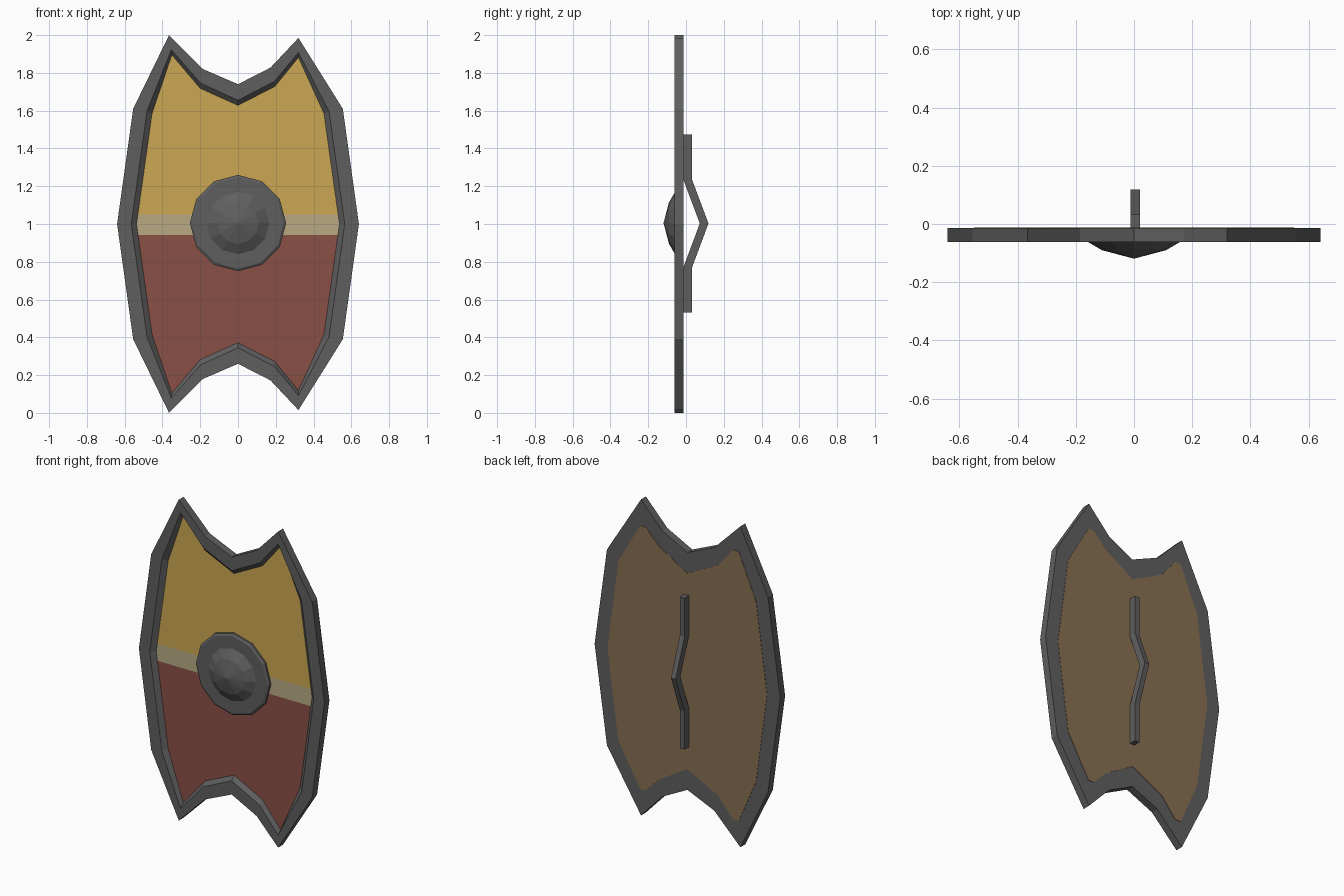
import bpy, bmesh, math

if "Cube" in bpy.data.objects:
    bpy.data.objects.remove(bpy.data.objects["Cube"])


def srgb(r, g, b):
    def f(c):
        c /= 255
        return c / 12.92 if c <= 0.04045 else ((c + 0.055) / 1.055) ** 2.4
    return (f(r), f(g), f(b), 1)


def material(name, rgb):
    m = bpy.data.materials.new(name)
    m.diffuse_color = srgb(*rgb)
    m.use_nodes = True
    m.node_tree.nodes["Principled BSDF"].inputs["Base Color"].default_value = m.diffuse_color
    return m


IRON = material("dark iron", (95, 95, 95))
YELLOW = material("ochre paint", (203, 167, 82))
RED = material("brick red paint", (138, 80, 70))
CREAM = material("cream stripe", (185, 170, 132))
WOOD = material("brown wood", (136, 111, 83))


def finish(bm, name, mats):
    bmesh.ops.recalc_face_normals(bm, faces=bm.faces)
    me = bpy.data.meshes.new(name)
    bm.to_mesh(me)
    bm.free()
    for m in mats:
        me.materials.append(m)
    ob = bpy.data.objects.new(name, me)
    bpy.context.collection.objects.link(ob)
    return ob


def outline(top):
    """Mirror the upper half of an outline about z = 1."""
    return top + [(x, 2 - z) for x, z in top[-2:0:-1]]


def ring(bm, pts, y):
    return [bm.verts.new((x, y, z)) for x, z in pts]


def skin(bm, a, b):
    n = len(a)
    for i in range(n):
        j = (i + 1) % n
        bm.faces.new((a[i], a[j], b[j], b[i]))


OUTER = outline([(-0.64, 1), (-0.555, 1.61), (-0.365, 2), (-0.185, 1.82), (0, 1.74),
                 (0.172, 1.828), (0.32, 1.985), (0.555, 1.61), (0.64, 1)])
LIP = outline([(-0.565, 1), (-0.482, 1.597), (-0.353, 1.922), (-0.197, 1.745), (0, 1.655),
               (0.193, 1.755), (0.32, 1.908), (0.482, 1.597), (0.565, 1)])
PANEL = outline([(-0.537, 1), (-0.455, 1.585), (-0.35, 1.895), (-0.2, 1.718), (0, 1.628),
                 (0.195, 1.728), (0.32, 1.882), (0.455, 1.585), (0.537, 1)])
BACK = outline([(-0.55, 1), (-0.475, 1.56), (-0.355, 1.84), (-0.315, 1.84), (-0.215, 1.72),
                (0, 1.61), (0.2, 1.73), (0.285, 1.82), (0.325, 1.82), (0.475, 1.56), (0.55, 1)])

# Iron rim: flat front, sloping inner lip, side wall and back
bm = bmesh.new()
rings = [ring(bm, PANEL, -0.038), ring(bm, LIP, -0.062), ring(bm, OUTER, -0.062),
         ring(bm, OUTER, -0.014)]
for a, b in zip(rings, rings[1:]):
    skin(bm, a, b)
bm.faces.new(rings[-1])
bm.faces.new(rings[0])  # temporary cap gives consistent normals
finish(bm, "shield_rim", [IRON])
rim = bpy.data.objects["shield_rim"].data
bm = bmesh.new()
bm.from_mesh(rim)
cap = [f for f in bm.faces if all(abs(v.co.y + 0.038) < 1e-4 for v in f.verts)]
bmesh.ops.delete(bm, geom=cap, context='FACES_ONLY')
bm.to_mesh(rim)
bm.free()

# Painted front panel, cut into three colour fields by height
bm = bmesh.new()
bm.faces.new(ring(bm, PANEL, -0.038))
for z in (0.943, 1.05):
    bmesh.ops.bisect_plane(bm, geom=bm.verts[:] + bm.edges[:] + bm.faces[:],
                           plane_co=(0, 0, z), plane_no=(0, 0, 1))
for f in bm.faces:
    z = (min(v.co.z for v in f.verts) + max(v.co.z for v in f.verts)) / 2
    f.material_index = 0 if z > 1.05 else (1 if z > 0.943 else 2)
    f.normal_update()
    if f.normal.y > 0:
        f.normal_flip()
me = bpy.data.meshes.new("painted_panel")
bm.to_mesh(me)
bm.free()
for m in (YELLOW, CREAM, RED):
    me.materials.append(m)
bpy.context.collection.objects.link(bpy.data.objects.new("painted_panel", me))

# Wooden back plate, nearly flush with the rim
bm = bmesh.new()
a, b = ring(bm, BACK, -0.016), ring(bm, BACK, -0.012)
skin(bm, a, b)
bm.faces.new(a)
bm.faces.new(b)
finish(bm, "back_plate", [WOOD])

# Twelve-sided boss with flat flange and low faceted dome
bm = bmesh.new()
loops = []
for r, y in [(0.255, -0.036), (0.255, -0.05), (0.242, -0.058), (0.165, -0.058), (0.11, -0.09)]:
    pts = [(r * math.sin(k * math.pi / 6), 1.005 + r * math.cos(k * math.pi / 6)) for k in range(12)]
    loops.append(ring(bm, pts, y))
for a, b in zip(loops, loops[1:]):
    skin(bm, a, b)
tip = bm.verts.new((0, -0.119, 1.005))
for i in range(12):
    bm.faces.new((loops[-1][i], loops[-1][(i + 1) % 12], tip))
bm.faces.new(loops[0])
finish(bm, "boss", [IRON])

# Bent grip bar on the back
bm = bmesh.new()
sections = []
for y, z in [(-0.014, 1.475), (-0.014, 1.235), (0.073, 1.003), (-0.014, 0.77), (-0.014, 0.532)]:
    sections.append([bm.verts.new((x, y + d, z))
                     for x, d in ((-0.012, 0), (0.02, 0), (0.02, 0.046), (-0.012, 0.046))])
for a, b in zip(sections, sections[1:]):
    skin(bm, a, b)
bm.faces.new(sections[0])
bm.faces.new(sections[-1])
finish(bm, "grip", [IRON])
